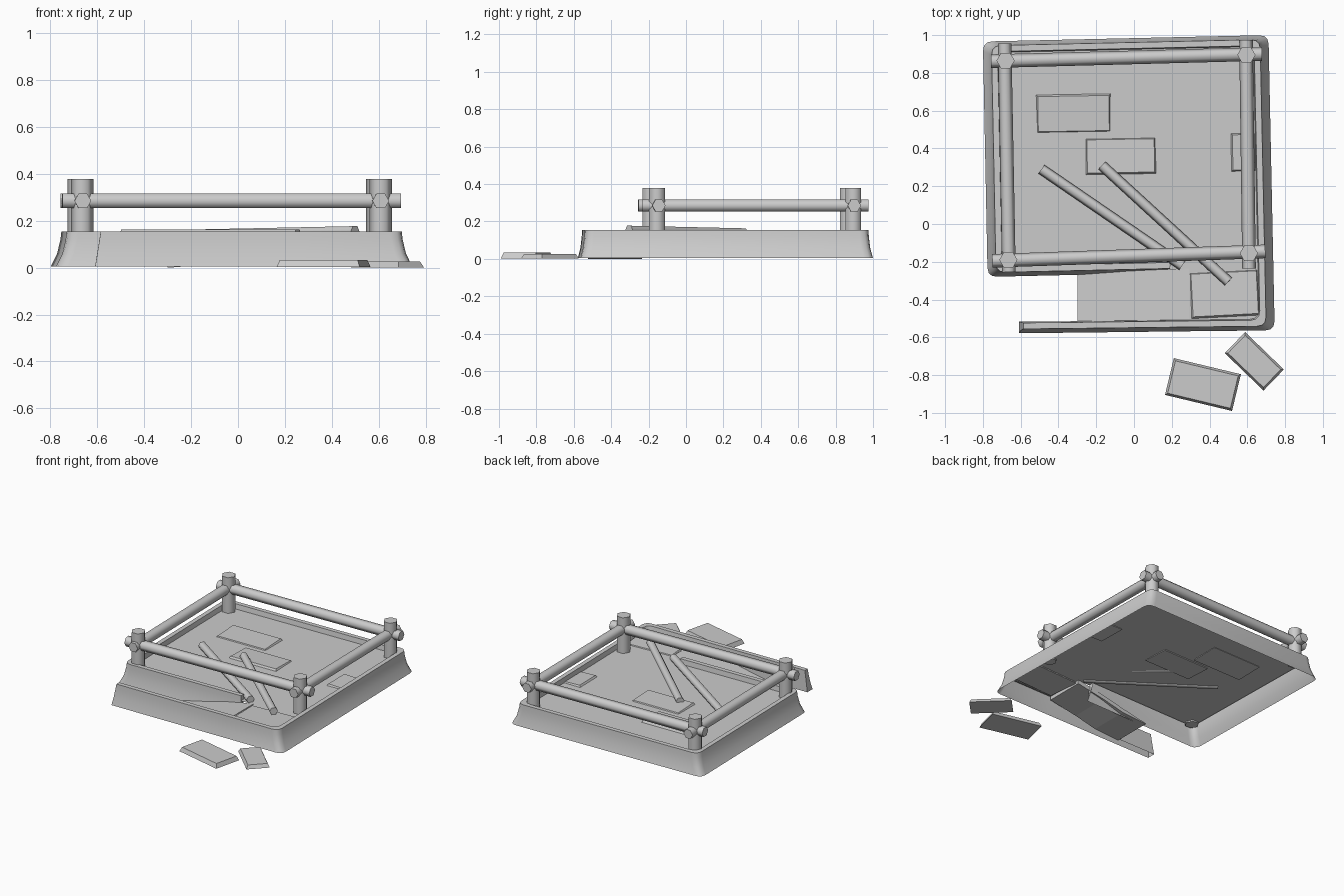
import bpy, bmesh, math
from mathutils import Vector, Matrix

if "Cube" in bpy.data.objects:
    bpy.data.objects.remove(bpy.data.objects["Cube"])

FLOOR = 0.12
RIM = 0.155


def make(name, verts, faces, smooth=False):
    me = bpy.data.meshes.new(name)
    me.from_pydata([tuple(v) for v in verts], [], faces)
    ob = bpy.data.objects.new(name, me)
    bpy.context.collection.objects.link(ob)
    if smooth:
        bpy.context.view_layer.objects.active = ob
        ob.select_set(True)
        bpy.ops.object.shade_smooth_by_angle(angle=math.radians(62))
        ob.select_set(False)
    return ob


def bar(name, a, b, r, sides=6, turn=0.0):
    """Straight round bar from a to b."""
    a, b = Vector(a), Vector(b)
    d = (b - a).normalized()
    u = Vector((1, 0, 0)) if abs(d.z) > 0.9 else d.cross(Vector((0, 0, 1))).normalized()
    w = d.cross(u)
    vs = []
    for p in (a, b):
        for i in range(sides):
            t = 2 * math.pi * i / sides + turn
            vs.append(p + u * math.cos(t) * r + w * math.sin(t) * r)
    fs = [(i, (i + 1) % sides, (i + 1) % sides + sides, i + sides) for i in range(sides)]
    fs += [tuple(reversed(range(sides))), tuple(range(sides, 2 * sides))]
    return make(name, vs, fs, True)


def slab(name, loc, size, rot, taper=0.012):
    """Flat stone with slightly sloping edges; rot in degrees (x, y, z)."""
    x, y, z = (s / 2 for s in size)
    vs = []
    for zz, t in ((-z, 0), (z, taper)):
        vs += [(-x + t, -y + t, zz), (x - t, -y + t, zz), (x - t, y - t, zz), (-x + t, y - t, zz)]
    fs = [(3, 2, 1, 0), (4, 5, 6, 7)] + [(i, (i + 1) % 4, (i + 1) % 4 + 4, i + 4) for i in range(4)]
    ob = make(name, vs, fs)
    ob.location = loc
    ob.rotation_euler = [math.radians(r) for r in rot]
    return ob


# Flared foundation wall: open outline with a wall profile swept along it
PATH = [Vector(p) for p in ((-0.61, -0.578), (-0.3, -0.575), (0.28, -0.568), (0.745, -0.563),
                            (0.712, 1.0), (-0.8, 0.966), (-0.775, -0.28), (0.19, -0.258))]
FLARE = [0.5, 0.5, 0.5, 1, 0.5, 1, 0.5]          # slope amount per side
CORNERS = {3, 4, 5, 6}


def offset(slope, thick):
    """Inset outline, each side by its own distance, corners rounded."""
    n = len(PATH)
    dirs = [(PATH[i + 1] - PATH[i]).normalized() for i in range(n - 1)]
    nrm = [Vector((-d.y, d.x)) for d in dirs]
    dist = [slope * f + thick for f in FLARE]
    pts = []
    for i in range(n):
        if i in CORNERS:
            a, b = i - 1, i
            k = nrm[a].dot(nrm[b])
            s = 1 - k * k
            ca = (dist[a] - dist[b] * k) / s
            cb = (dist[b] - dist[a] * k) / s
            pts.append(PATH[i] + nrm[a] * ca + nrm[b] * cb)
        else:
            e = min(i, n - 2)
            pts.append(PATH[i] + nrm[e] * dist[e])
    out = []
    r = 0.05
    for i, p in enumerate(pts):
        if i in CORNERS:
            a = p + (pts[i - 1] - p).normalized() * r
            b = p + (pts[i + 1] - p).normalized() * r
            for k in range(4):
                t = k / 3
                out.append(a * (1 - t) ** 2 + p * 2 * t * (1 - t) + b * t * t)
        else:
            out.append(p)
    return out


profile = [(0, 0, 0.005), (0.027, 0, 0.06), (0.041, 0, 0.12), (0.045, 0, RIM),
           (0.045, 0.032, RIM), (0.045, 0.038, FLOOR - 0.005)]
rings = []
for j, (s, t, z) in enumerate(profile):
    ring = [Vector((p.x, p.y, z)) for p in offset(s, t)]
    if j == len(profile) - 1:
        ring[0].z = ring[1].z = 0.005            # inner face reaches the ground beside the ramp
    ring[0].x += 0.025 * ring[0].z / RIM         # slanted free end
    rings.append(ring)
n = len(rings[0])
m = len(rings)
verts = [v for ring in rings for v in ring]
faces = [(j * n + i, j * n + i + 1, (j + 1) * n + i + 1, (j + 1) * n + i)
         for j in range(m - 1) for i in range(n - 1)]
faces += [tuple(j * n for j in range(m)), tuple(j * n + n - 1 for j in reversed(range(m)))]
wall = make("foundation_wall", verts, faces)
bpy.context.view_layer.objects.active = wall
wall.select_set(True)
bpy.ops.object.shade_smooth_by_angle(angle=math.radians(40))
wall.select_set(False)

# Floor sheet
outline = [(0.28, -0.525), (0.665, -0.52), (0.632, 0.942), (-0.722, 0.91),
           (-0.698, -0.22), (0.19, -0.2), (0.19, -0.24), (0.28, -0.24)]
make("floor", [(x, y, FLOOR) for x, y in outline], [tuple(range(len(outline)))])

# Entrance ramp
steps = [(-0.3, 0.005), (-0.1, 0.045), (0.07, 0.085), (0.29, FLOOR + 0.004)]
rv = []
for x, z in steps:
    rv += [(x, -0.525, z), (x, -0.235, z), (x, -0.525, max(z - 0.03, 0)), (x, -0.235, max(z - 0.03, 0))]
rf = []
for i in range(3):
    a, b = 4 * i, 4 * i + 4
    rf += [(a, b, b + 1, a + 1), (a + 2, a + 3, b + 3, b + 2), (a, a + 2, b + 2, b), (a + 1, b + 1, b + 3, a + 3)]
rf += [(0, 1, 3, 2), (12, 14, 15, 13)]
make("entrance_ramp", rv, rf)

# Corner posts
for name, x, y in (("back_left", -0.68, 0.865), ("back_right", 0.595, 0.895),
                   ("front_right", 0.608, -0.155), ("front_left", -0.665, -0.19)):
    bar(name + "_post", (x, y, FLOOR - 0.01), (x, y, 0.378), 0.048)

# Rails
H = 0.285
for name, a, b in (("front", (-0.75, -0.195), (0.695, -0.145)),
                   ("back", (-0.757, 0.862), (0.678, 0.9)),
                   ("left", (-0.685, 0.955), (-0.662, -0.255)),
                   ("right", (0.593, 0.975), (0.609, -0.235))):
    bar(name + "_rail", (*a, H), (*b, H), 0.036)

# Fallen poles
bar("fallen_pole_1", (-0.49, 0.29, 0.139), (0.255, -0.22, 0.139), 0.028)
bar("fallen_pole_2", (-0.17, 0.31, 0.139), (0.5, -0.305, 0.153), 0.028)

# Loose stone slabs, inside and outside
slab("outer_slab_1", (0.365, -0.85, 0.018), (0.365, 0.2, 0.03), (0, 0, -13.5))
slab("outer_slab_2", (0.637, -0.727, 0.014), (0.285, 0.155, 0.026), (0, 0, -44))
slab("floor_slab_1", (-0.32, 0.585, FLOOR), (0.4, 0.21, 0.02), (2, 0, 1))
slab("floor_slab_2", (-0.07, 0.36, FLOOR), (0.38, 0.2, 0.02), (-2, 0, 1))
slab("floor_slab_3", (0.58, 0.38, FLOOR), (0.14, 0.21, 0.02), (0, 2, 1))
slab("landing_slab", (0.48, -0.37, FLOOR), (0.37, 0.25, 0.02), (-2, 0, 3))
